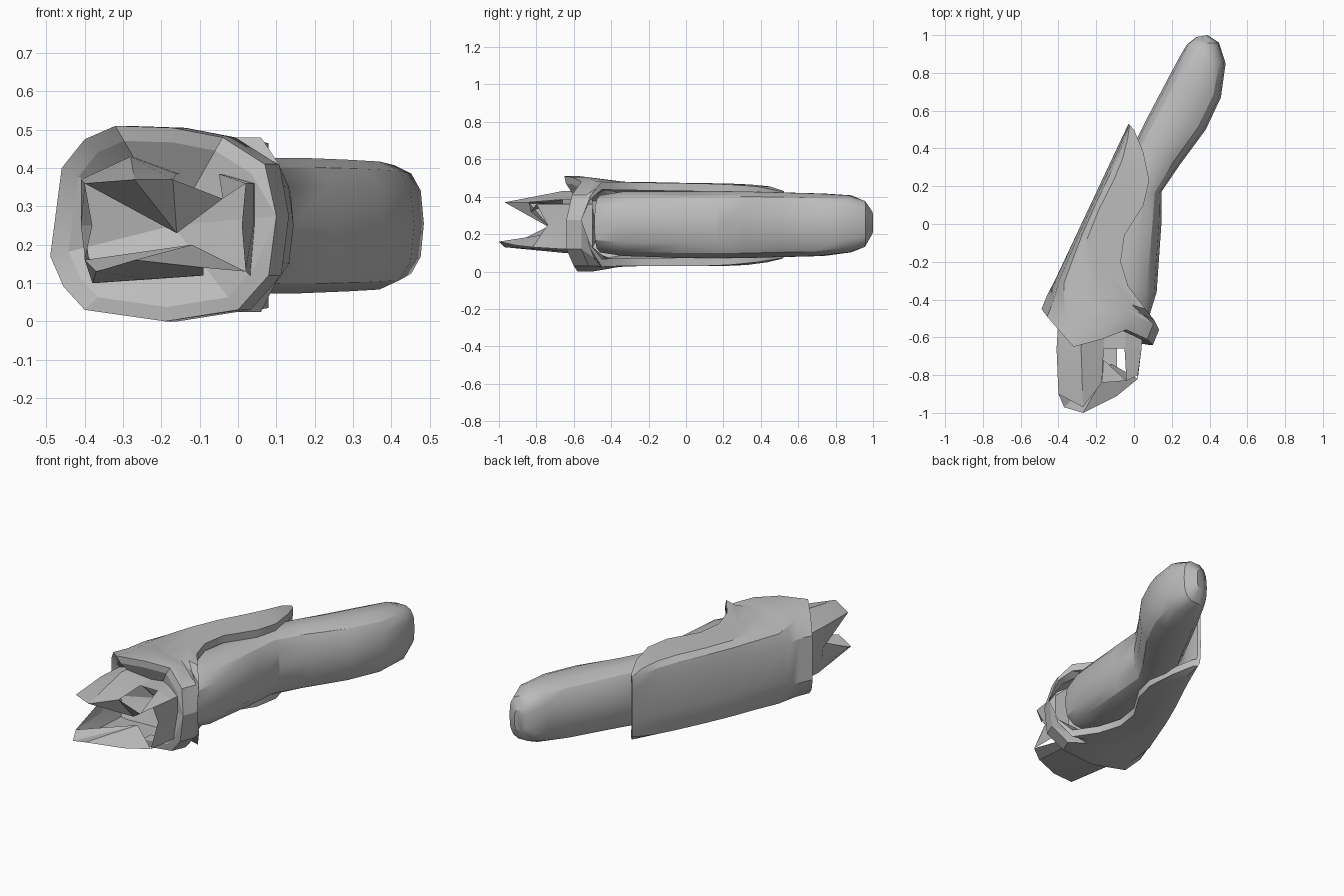
import bpy, bmesh, math
from mathutils import Vector

cube = bpy.data.objects.get("Cube")
if cube:
    bpy.data.objects.remove(cube, do_unlink=True)

grey = bpy.data.materials.new("stone_grey")
grey.use_nodes = True
colour = (0.5, 0.5, 0.5, 1)
grey.diffuse_color = colour
grey.node_tree.nodes["Principled BSDF"].inputs["Base Color"].default_value = colour


def finish(name, bm, angle):
    """Turn a bmesh into a named, shaded object."""
    mesh = bpy.data.meshes.new(name)
    bm.to_mesh(mesh)
    bm.free()
    mesh.materials.append(grey)
    obj = bpy.data.objects.new(name, mesh)
    bpy.context.collection.objects.link(obj)
    bpy.ops.object.select_all(action="DESELECT")
    obj.select_set(True)
    bpy.context.view_layer.objects.active = obj
    bpy.ops.object.shade_smooth_by_angle(angle=math.radians(angle))


def loft(bm, rings):
    """Skin quads between closed rings that run from front to back."""
    rows = [[bm.verts.new(p) for p in ring] for ring in rings]
    for a, b in zip(rows, rows[1:]):
        for j in range(len(a)):
            k = (j + 1) % len(a)
            bm.faces.new((a[j], b[j], b[k], a[k]))
    return rows


def fan(bm, edge, tip):
    """Fill triangles from a run of vertices to one point."""
    centre = bm.verts.new(tip)
    for a, b in zip(edge, edge[1:]):
        bm.faces.new((a, b, centre))


def section(left, right, low, high, template):
    """Place a unit template between two plan points and two heights."""
    return [Vector((left[0] + (right[0] - left[0]) * u,
                    left[1] + (right[1] - left[1]) * u,
                    low + (high - low) * w)) for u, w in template]


# Sleeve: closed front collar, then open C sections tapering to the back
wall = .042
rim = [Vector(p) for p in (
    (.10, -.64, .275), (.07, -.61, .41), (-.04, -.56, .48), (-.17, -.61, .505),
    (-.32, -.65, .51), (-.40, -.56, .475), (-.46, -.49, .40), (-.49, -.45, .17),
    (-.455, -.49, .09), (-.40, -.55, .03), (-.19, -.58, 0), (0, -.60, .03),
    (.08, -.64, .12), (.10, -.64, .275))]
rim_inner = [p.lerp(Vector((-.17, -.6, .25)), .15) for p in rim]
rim_inner[0], rim_inner[-1] = rim[0], rim[-1]
shift = Vector((.033, .08, 0))
collar = [p + shift for p in rim]
collar_inner = [p + shift for p in rim_inner]
c_shape = [(1, 1), (.85, 1), (.65, 1), (.45, 1), (.22, 1), (.1, .94), (.04, .8),
           (0, .35), (.04, .18), (.1, .06), (.35, 0), (.6, 0), (.82, 0), (1, 0)]
# y of the closed side, plan point of the open edge, low and high
openings = [(-.30, .06, -.45, .025, .48), (-.15, -.03, -.33, .03, .478),
            (-.03, -.07, -.20, .03, .475), (.12, -.05, -.06, .03, .473),
            (.28, .05, .10, .03, .47), (.38, .08, .23, .035, .465),
            (.47, .05, .38, .05, .455), (.53, 0, .50, .07, .43)]
outer, inner = [rim, collar], [rim_inner, collar_inner]
for y, edge_x, edge_y, low, high in openings:
    left = Vector((-.49 + (y + .45) * .47, y))
    right = Vector((edge_x, edge_y))
    inset = left.lerp(right, min(.4, wall / (right.x - left.x)))
    outer.append(section(left, right, low, high, c_shape))
    inner.append(section(inset, right, low + wall, high - wall, c_shape))
# Rounded turn where the opening leaves the collar
for skin in (outer, inner):
    turn = [(a + b) / 2 for a, b in zip(skin[1], skin[2])]
    for end, lift in ((0, .03), (-1, -.03)):
        turn[end] += Vector((.012, -.005, lift))
    skin.insert(2, turn)
bm = bmesh.new()
rows = loft(bm, [a + b[::-1] for a, b in zip(outer, inner)])
last = len(rim) * 2 - 1
for j in range(len(rim) - 1):
    lip = [j, j + 1, last - j - 1, last - j]
    bm.faces.new([rows[0][i] for i in lip])
    bm.faces.new([rows[-1][i] for i in lip[::-1]])
bmesh.ops.remove_doubles(bm, verts=bm.verts, dist=.001)
finish("sleeve", bm, 28)

# Sunken face that closes the front rim
bm = bmesh.new()
edge = [bm.verts.new(p) for p in rim_inner]
fan(bm, edge, (-.17, -.5, .25))
finish("sleeve_front_face", bm, 20)

# Bent limb lying in the sleeve: left point, right point, low, high
stations = [((-.30, -.40), (.08, -.49), .10, .41),
            ((-.27, -.30), (.12, -.36), .08, .43),
            ((-.20, -.10), (.145, 0), .07, .43),
            ((-.10, .15), (.145, .17), .07, .43),
            ((0, .42), (.24, .31), .07, .43),
            ((.08, .58), (.38, .50), .075, .425),
            ((.18, .77), (.46, .67), .08, .42),
            ((.25, .90), (.485, .85), .10, .41),
            ((.28, .95), (.45, .96), .13, .38),
            ((.33, .99), (.39, 1), .20, .32)]


def rounded(v):
    return .5 + .5 * math.copysign(abs(v) ** .7, v)


sides = 14
oval = [(rounded(math.cos(a)), rounded(math.sin(a)))
        for a in (math.tau * i / sides for i in range(sides))]
bm = bmesh.new()
rows = loft(bm, [section(*s, oval) for s in stations])
bm.faces.new(rows[0])
bm.faces.new(rows[-1][::-1])
finish("limb", bm, 32)

# Torn front end: a thin tube whose front edge breaks into jagged tips
outline = [(.05, .25), (.05, .36), (-.04, .385), (-.15, .385), (-.27, .43),
           (-.40, .37), (-.40, .25), (-.39, .17), (-.37, .10), (-.22, .11),
           (-.08, .12), (.04, .12)]
tips = [(.01, -.74, .25), (.02, -.80, .36), (-.04, -.83, .32), (-.17, -.84, .37),
        (-.27, -.97, .37), (-.40, -.90, .36), (-.38, -.72, .25), (-.40, -.90, .16),
        (-.37, -.97, .13), (-.27, -1, .16), (-.09, -.91, .14), (.02, -.82, .13)]
bm = bmesh.new()
rows = loft(bm, [tips,
                 [(x - .01, -.66, z) for x, z in outline],
                 [(x, -.5, z) for x, z in outline]])
torn = rows[0]
# Inner surfaces of the upper and lower broken halves
fan(bm, torn[2:6], (-.16, -.72, .23))
fan(bm, torn[7:12], (-.12, -.74, .20))
# Gaps broken through the top and the bottom
gaps = [f for f in bm.faces if len(f.verts) == 4 and
        ((torn[2] in f.verts and torn[3] in f.verts) or
         (torn[10] in f.verts and torn[11] in f.verts))]
bmesh.ops.delete(bm, geom=gaps, context="FACES_ONLY")
finish("torn_end", bm, 15)
